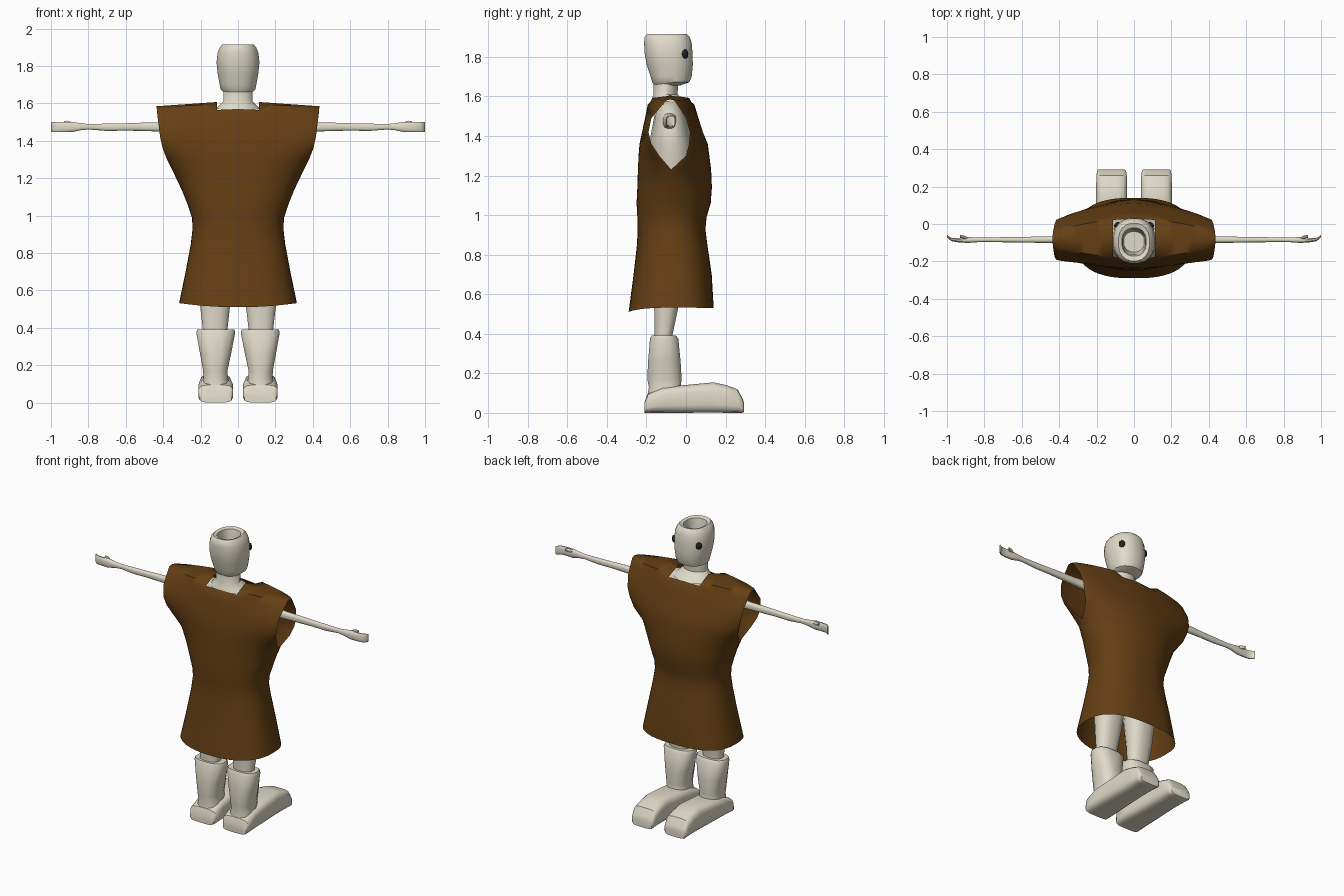
import bpy, bmesh, math
from mathutils import Vector


def material(name, rgb):
    m = bpy.data.materials.new(name)
    m.diffuse_color = (*rgb, 1)
    return m


SKIN = material("pale_skin", (0.74, 0.70, 0.58))
BROWN = material("brown_cloth", (0.13, 0.05, 0.007))
DARK = material("dark_eye", (0.015, 0.015, 0.015))


def finish(name, bm, mat, angle=40):
    bmesh.ops.remove_doubles(bm, verts=bm.verts, dist=0.0005)
    bmesh.ops.recalc_face_normals(bm, faces=bm.faces)
    mesh = bpy.data.meshes.new(name)
    bm.to_mesh(mesh)
    bm.free()
    mesh.materials.append(mat)
    ob = bpy.data.objects.new(name, mesh)
    bpy.context.collection.objects.link(ob)
    bpy.ops.object.select_all(action='DESELECT')
    ob.select_set(True)
    bpy.context.view_layer.objects.active = ob
    bpy.ops.object.shade_smooth_by_angle(angle=math.radians(angle))
    return ob


def loft(name, axis, rings, mat=SKIN, n=16, power=2.0, side=1, caps=(True, True), angle=40):
    """Rings are (position, a_min, a_max, b_min, b_max) across the given axis."""
    bm = bmesh.new()
    loops = []
    for t, a0, a1, b0, b1 in rings:
        loop = []
        for i in range(n):
            w = 2 * math.pi * (i + 0.5) / n
            c, s = math.cos(w), math.sin(w)
            a = (a0 + a1) / 2 + (a1 - a0) / 2 * math.copysign(abs(c) ** (2 / power), c)
            b = (b0 + b1) / 2 + (b1 - b0) / 2 * math.copysign(abs(s) ** (2 / power), s)
            p = {'x': (t, a, b), 'y': (a, t, b), 'z': (a, b, t)}[axis]
            loop.append(bm.verts.new((p[0] * side, p[1], p[2])))
        loops.append(loop)
    for p, q in zip(loops, loops[1:]):
        for i in range(n):
            j = (i + 1) % n
            bm.faces.new((p[i], p[j], q[j], q[i]))
    for cap, loop in zip(caps, (loops[0], loops[-1])):
        if cap:
            bm.faces.new(loop)
    return finish(name, bm, mat, angle)


# Tunic: front and back panels that meet at the sides and shoulders, open at the arms
# rows: z, half width, back y, front y, armhole back y, armhole front y, roundness
ROWS = [
    (0.52, 0.315, -0.29, 0.14, -0.075, -0.075, 2.6),
    (0.70, 0.28, -0.265, 0.13, -0.075, -0.075, 2.5),
    (0.85, 0.252, -0.248, 0.108, -0.075, -0.075, 2.4),
    (0.93, 0.243, -0.244, 0.098, -0.075, -0.075, 2.3),
    (0.99, 0.246, -0.246, 0.104, -0.075, -0.075, 2.3),
    (1.06, 0.27, -0.25, 0.125, -0.075, -0.075, 2.2),
    (1.14, 0.302, -0.246, 0.131, -0.075, -0.075, 2.1),
    (1.23, 0.345, -0.243, 0.127, -0.075, -0.075, 2.0),
    (1.30, 0.38, -0.24, 0.118, -0.135, 0.0, 1.8),
    (1.36, 0.403, -0.235, 0.11, -0.175, 0.015, 1.6),
    (1.42, 0.416, -0.222, 0.085, -0.19, 0.02, 1.5),
    (1.50, 0.425, -0.205, 0.06, -0.175, 0.0, 1.5),
    (1.56, 0.432, -0.193, 0.042, -0.13, -0.035, 1.5),
    (1.60, 0.435, -0.183, 0.028, -0.10, -0.06, 1.6),
]
COLS = 24
NECK = 0.125


def tunic():
    bm = bmesh.new()
    for front in (False, True):
        grid = []
        for z, w, yb, yf, gb, gf, pw in ROWS:
            mid, edge = (yf, gf) if front else (yb, gb)
            row = []
            for i in range(COLS + 1):
                u = math.sin(math.pi * (i / COLS - 0.5))
                y = edge + (mid - edge) * max(0, 1 - abs(u) ** pw) ** (1 / pw)
                drop = 0.02 * abs(u) * max(0, (z - 1.4) / 0.2)
                if z > 1.59 and abs(u * w) < NECK:
                    drop += 0.03
                if z < 0.53:
                    drop = -0.012 * (abs(u) ** 2) + (0.01 if not front else -0.01) * (1 - u * u)
                row.append(bm.verts.new((u * w, y, z - drop)))
            grid.append(row)
        for p, q in zip(grid, grid[1:]):
            for i in range(COLS):
                bm.faces.new((p[i], p[i + 1], q[i + 1], q[i]))
        # shoulder seams, left open around the neck
        top = grid[-1]
        for i in range(COLS):
            a, b = top[i], top[i + 1]
            if abs(a.co.x) >= NECK - 0.02 and abs(b.co.x) >= NECK - 0.02:
                s = [bm.verts.new((v.co.x, -0.08, 1.615 - 0.07 * abs(v.co.x))) for v in (a, b)]
                bm.faces.new((a, b, s[1], s[0]))
    return finish("tunic", bm, BROWN, 60)


tunic()

# Torso under the cloth
loft("torso", 'z', [
    (0.80, -0.19, 0.19, -0.20, 0.05),
    (0.98, -0.19, 0.19, -0.19, 0.05),
    (1.15, -0.23, 0.23, -0.20, 0.07),
    (1.35, -0.27, 0.27, -0.19, 0.05),
    (1.48, -0.27, 0.27, -0.165, 0.01),
    (1.56, -0.19, 0.19, -0.15, -0.02),
    (1.575, -0.11, 0.11, -0.16, -0.01)], n=20, power=2.3)

# Neck with flared base
loft("neck", 'z', [
    (1.56, -0.13, 0.13, -0.182, 0.02),
    (1.585, -0.105, 0.105, -0.175, -0.01),
    (1.61, -0.08, 0.08, -0.165, -0.042),
    (1.70, -0.08, 0.08, -0.165, -0.035)], n=16)

# Head, an open shell with an inward rim at the crown
loft("head", 'z', [
    (1.655, -0.07, 0.07, -0.16, -0.03),
    (1.672, -0.093, 0.093, -0.172, 0.018),
    (1.70, -0.099, 0.099, -0.18, 0.03),
    (1.76, -0.110, 0.110, -0.20, 0.036),
    (1.82, -0.116, 0.116, -0.211, 0.034),
    (1.87, -0.110, 0.110, -0.213, 0.03),
    (1.90, -0.098, 0.098, -0.211, 0.02),
    (1.915, -0.084, 0.084, -0.198, 0.005),
    (1.908, -0.066, 0.066, -0.172, -0.02),
    (1.87, -0.060, 0.060, -0.165, -0.028),
    (1.74, -0.055, 0.055, -0.15, -0.04)], n=20, power=2.3)

for side, label in ((1, "right"), (-1, "left")):
    # Eye
    bm = bmesh.new()
    bmesh.ops.create_uvsphere(bm, u_segments=12, v_segments=8, radius=1)
    for v in bm.verts:
        v.co = Vector((v.co.x * 0.019, v.co.y * 0.011, v.co.z * 0.024))
    eye = finish(label + "_eye", bm, DARK)
    eye.location = (0.092 * side, -0.004, 1.815)
    eye.rotation_euler.z = -math.radians(45) * side

    # Arm and flat hand with curled finger tips
    loft(label + "_arm", 'x', [
        (0.20, -0.125, -0.04, 1.42, 1.52),
        (0.30, -0.108, -0.058, 1.445, 1.505),
        (0.42, -0.102, -0.065, 1.449, 1.498),
        (0.52, -0.101, -0.067, 1.452, 1.497),
        (0.60, -0.099, -0.069, 1.454, 1.494),
        (0.70, -0.098, -0.070, 1.452, 1.492),
        (0.80, -0.096, -0.073, 1.460, 1.490),
        (0.84, -0.098, -0.071, 1.456, 1.494),
        (0.89, -0.102, -0.070, 1.445, 1.502),
        (0.94, -0.098, -0.075, 1.445, 1.502),
        (0.975, -0.092, -0.074, 1.445, 1.502),
        (0.99, -0.082, -0.066, 1.445, 1.502),
        (1.00, -0.070, -0.056, 1.446, 1.500)], n=12, power=2.6, side=side)
    loft(label + "_thumb", 'x', [
        (0.89, -0.085, -0.070, 1.48, 1.502),
        (0.91, -0.080, -0.060, 1.485, 1.508),
        (0.93, -0.074, -0.058, 1.488, 1.506)], n=8, side=side)

    # Leg, boot shaft with flared cuff, and long foot
    loft(label + "_leg", 'z', [
        (0.30, 0.06, 0.19, -0.16, -0.06),
        (0.39, 0.055, 0.19, -0.16, -0.068),
        (0.52, 0.04, 0.205, -0.162, -0.04),
        (0.70, 0.02, 0.215, -0.175, -0.01),
        (0.92, 0.01, 0.20, -0.18, 0.02)], n=12, power=2.5, side=side)
    loft(label + "_boot", 'z', [
        (0.07, 0.04, 0.20, -0.20, 0.0),
        (0.13, 0.052, 0.187, -0.19, -0.025),
        (0.17, 0.055, 0.188, -0.198, -0.02),
        (0.26, 0.035, 0.205, -0.194, -0.025),
        (0.375, 0.012, 0.226, -0.184, -0.037),
        (0.392, 0.018, 0.22, -0.175, -0.05)], n=12, power=2.6, side=side)
    loft(label + "_foot", 'y', [
        (-0.21, 0.035, 0.205, 0.0, 0.055),
        (-0.195, 0.026, 0.212, 0.0, 0.095),
        (-0.12, 0.025, 0.212, 0.0, 0.13),
        (-0.02, 0.03, 0.21, 0.0, 0.14),
        (0.14, 0.036, 0.204, 0.0, 0.155),
        (0.20, 0.037, 0.203, 0.0, 0.142),
        (0.26, 0.038, 0.202, 0.0, 0.12),
        (0.285, 0.042, 0.198, 0.0, 0.075),
        (0.292, 0.05, 0.19, 0.003, 0.055)], n=16, power=4.0, side=side)
